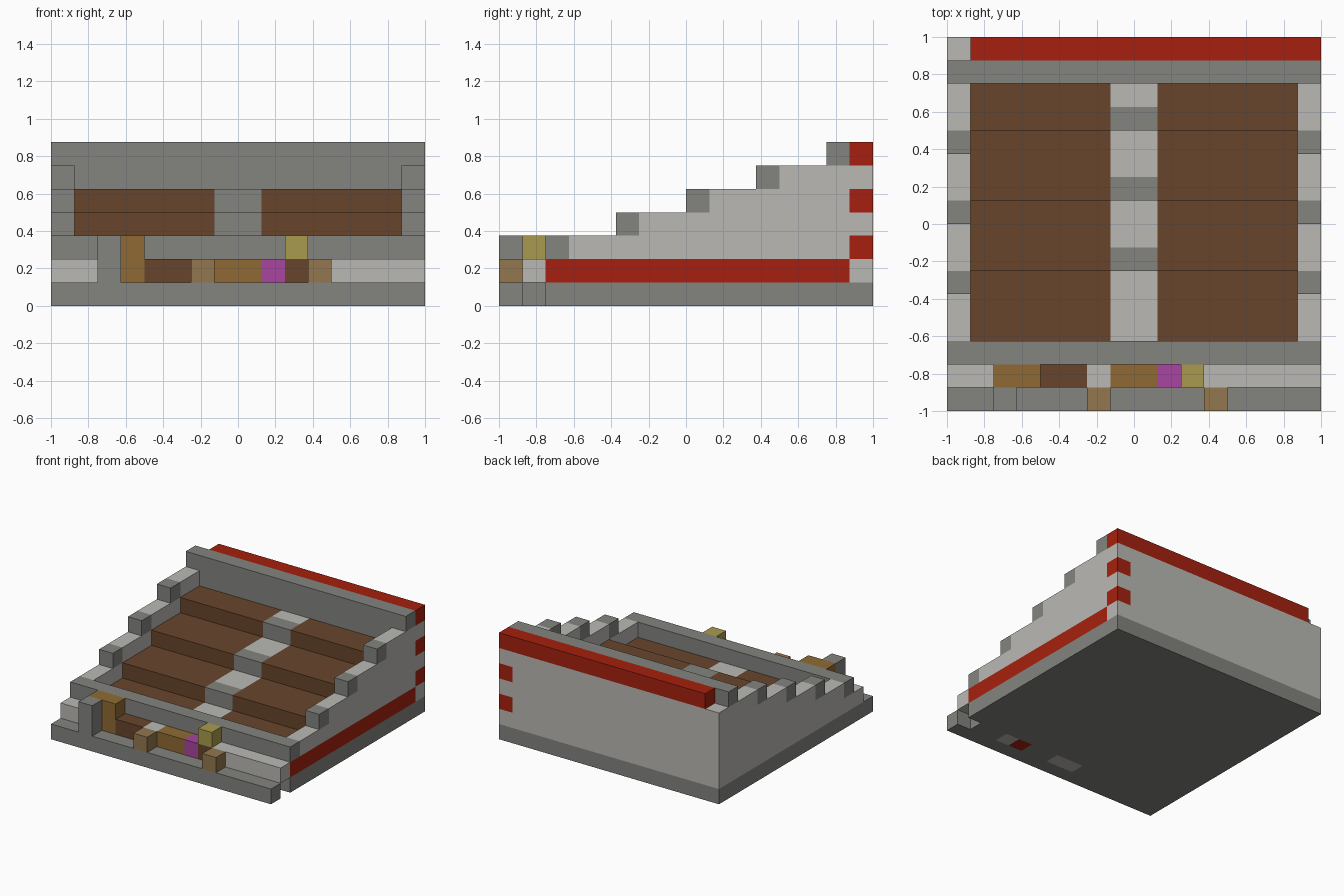
import bpy
import bmesh

old = bpy.data.objects.get("Cube")
if old:
    bpy.data.objects.remove(old, do_unlink=True)

CELL = 0.125   # one block of the modelling grid
HALF = 8       # blocks from the centre to each side


def linear(c):
    c /= 255
    return c / 12.92 if c <= 0.04045 else ((c + 0.055) / 1.055) ** 2.4


def material(name, *rgb):
    colour = [linear(c) for c in rgb] + [1]
    m = bpy.data.materials.new(name)
    m.use_nodes = True
    m.diffuse_color = colour
    m.node_tree.nodes["Principled BSDF"].inputs["Base Color"].default_value = colour
    return m


stone = material("dark stone", 131, 132, 127)
pale = material("pale stone", 186, 185, 180)
brown = material("dark wood", 103, 69, 44)
amber = material("amber wood", 143, 106, 52)
tan = material("tan wood", 146, 119, 78)
red = material("red", 166, 32, 14)
magenta = material("magenta", 168, 69, 160)
yellow = material("yellow", 169, 155, 78)


def part(name, mat, *blocks):
    """Blocks are x, y and z ranges counted in grid cells from the front right corner."""
    bm = bmesh.new()
    for xs, ys, zs in blocks:
        for v in bmesh.ops.create_cube(bm, size=1)["verts"]:
            x, y, z = (r[co > 0] for r, co in zip((xs, ys, zs), v.co))
            v.co = (x - HALF) * CELL, (y - HALF) * CELL, z * CELL
    mesh = bpy.data.meshes.new(name)
    bm.to_mesh(mesh)
    bm.free()
    mesh.materials.append(mat)
    bpy.context.collection.objects.link(bpy.data.objects.new(name, mesh))


FULL = (0, 16)
INNER = (1, 15)
SIDES = {"right": (0, 1), "left": (15, 16)}

# Base slab with a notch at one front corner and coloured blocks underneath
ground = (0, 1)
strip = (1, 2)
part("base", stone, (FULL, (2, 16), ground), (FULL, (0, 1), ground),
     *[(xs, strip, ground) for xs in ((0, 7), (9, 11), (13, 15))])
part("base_pale_blocks", pale, ((7, 9), strip, ground), ((12, 13), strip, ground))
part("base_red_block", red, ((11, 12), strip, ground))

# Stepped side walls, each step led by a dark block
for side, xs in SIDES.items():
    part(side + "_wall_foot", red if side == "left" else pale, (xs, (2, 15), (1, 2)))
    part(side + "_wall_lower", pale, (xs, (3, 15), (2, 3)))
    for k in range(3):
        y, z = 5 + 3 * k, (3 + k, 4 + k)
        part(f"{side}_wall_step_{k}", pale, (xs, (y + 1, 15), z))
        part(f"{side}_wall_step_edge_{k}", stone, (xs, (y, y + 1), z))

# Front and back rails
part("front_rail", stone, (FULL, (2, 3), (2, 3)))
part("front_rail_support", pale, (INNER, (2, 3), (1, 2)))
part("back_rail", stone, (FULL, (14, 15), (6, 7)), (INNER, (14, 15), (1, 6)))

# Back wall with a red top beam and alternating corner blocks
part("back_wall", pale, ((0, 15), (15, 16), (1, 6)))
part("back_top_beam", red, ((1, 16), (15, 16), (6, 7)))
for z in range(1, 6):
    part(f"corner_block_{z}", pale if z % 2 else red, ((15, 16), (15, 16), (z, z + 1)))

# Seating terraces with a central aisle
for k in range(4):
    y0 = 3 + 3 * k
    y1 = min(y0 + 3, 14)
    z = (1, 2 + k)
    part(f"terrace_{k}", brown, ((1, 7), (y0, y1), z), ((9, 15), (y0, y1), z))
    lip = 1 if k else 0
    part(f"aisle_{k}", pale, ((7, 9), (y0 + lip, y1), z))
    if lip:
        part(f"aisle_edge_{k}", stone, ((7, 9), (y0, y0 + 1), z))

# Row of stalls along the front
low = (1, 2)
part("stall_pale", pale, *[(xs, strip, low) for xs in ((0, 2), (6, 7), (11, 16))])
part("stall_amber", amber, ((2, 4), strip, (1, 3)), ((7, 9), strip, low))
part("stall_brown", brown, ((4, 6), strip, low), ((10, 11), strip, low))
part("stall_magenta", magenta, ((9, 10), strip, low))
part("stall_yellow", yellow, ((10, 11), strip, (2, 3)))

# Post and two crates on the front edge
part("front_post", stone, ((2, 3), (0, 1), (1, 3)))
part("crates", tan, ((6, 7), (0, 1), low), ((11, 12), (0, 1), low))
